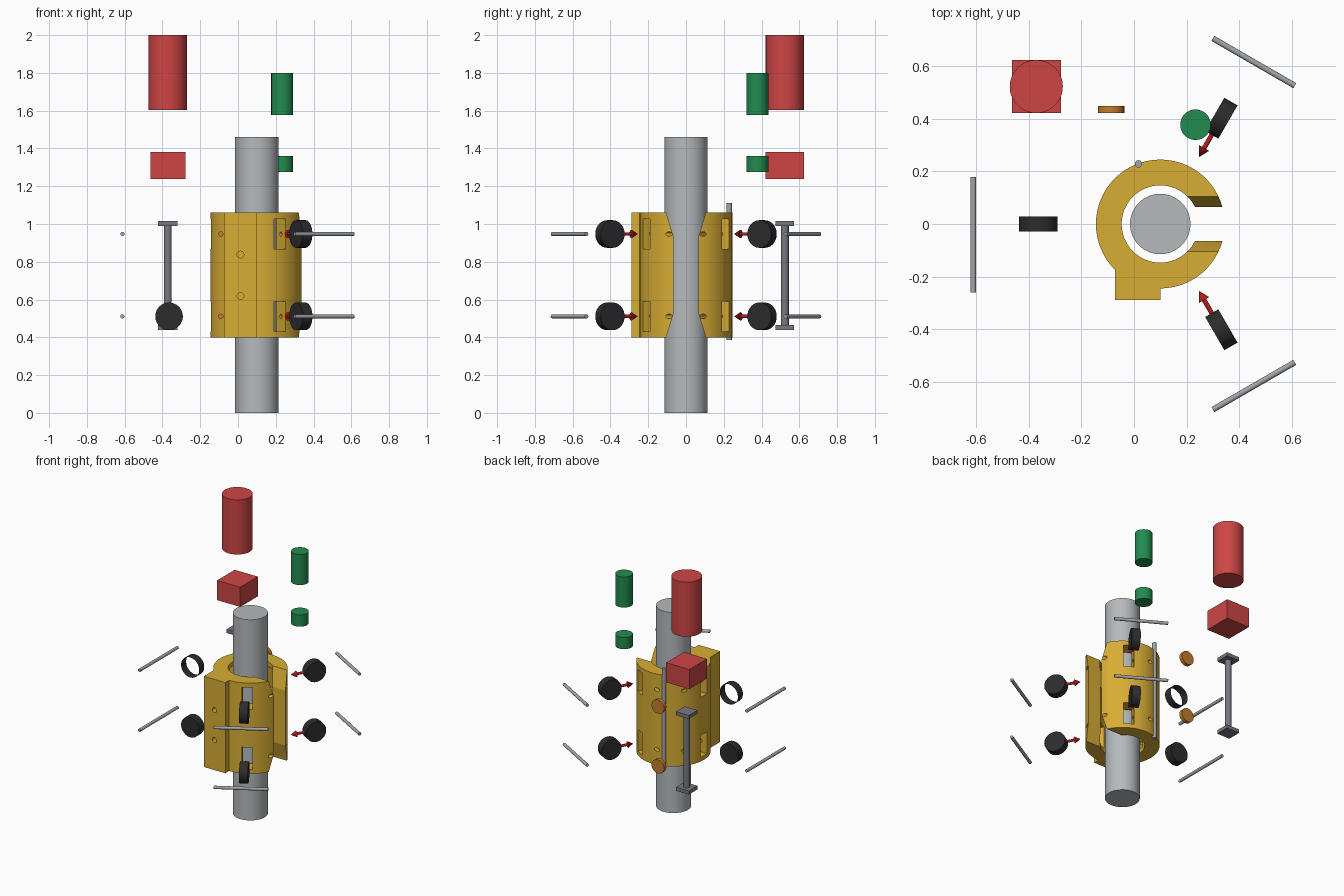
import bpy, bmesh, math
from mathutils import Matrix, Vector

cube = bpy.data.objects.get("Cube")
if cube:
    bpy.data.objects.remove(cube, do_unlink=True)


def material(name, r, g, b):
    m = bpy.data.materials.new(name)
    m.use_nodes = True
    m.diffuse_color = (r, g, b, 1)
    m.node_tree.nodes["Principled BSDF"].inputs["Base Color"].default_value = (r, g, b, 1)
    return m


yellow = material("yellow", 0.69, 0.42, 0.035)
steel = material("light_steel", 0.46, 0.49, 0.51)
rod_grey = material("rod_grey", 0.36, 0.38, 0.4)
bracket_grey = material("bracket_grey", 0.19, 0.19, 0.23)
black = material("black_rubber", 0.025, 0.025, 0.027)
red = material("red", 0.62, 0.06, 0.06)
arrow_red = material("arrow_red", 0.46, 0.012, 0.012)
green = material("green", 0.016, 0.26, 0.08)
orange = material("orange", 0.56, 0.2, 0.025)


def finish(name, bm, mat):
    bmesh.ops.recalc_face_normals(bm, faces=bm.faces)
    mesh = bpy.data.meshes.new(name)
    bm.to_mesh(mesh)
    bm.free()
    mesh.materials.append(mat)
    ob = bpy.data.objects.new(name, mesh)
    bpy.context.collection.objects.link(ob)
    return ob


def smooth(ob):
    bpy.ops.object.select_all(action='DESELECT')
    ob.select_set(True)
    bpy.context.view_layer.objects.active = ob
    bpy.ops.object.shade_smooth_by_angle(angle=math.radians(30))


def rod(name, a, b, r, mat, r_end=None, caps=True, sides=48):
    """Cylinder or cone from point a to point b."""
    a, b = Vector(a), Vector(b)
    turn = (b - a).to_track_quat('Z', 'Y').to_matrix().to_4x4()
    bm = bmesh.new()
    bmesh.ops.create_cone(bm, cap_ends=caps, segments=sides, radius1=r,
                          radius2=r if r_end is None else r_end, depth=(b - a).length,
                          matrix=Matrix.Translation((a + b) / 2) @ turn)
    ob = finish(name, bm, mat)
    smooth(ob)
    return ob


def box(name, low, high, mat, turn=Matrix()):
    low, high = Vector(low), Vector(high)
    bm = bmesh.new()
    bmesh.ops.create_cube(bm, size=1, matrix=turn @ Matrix.Translation((low + high) / 2)
                          @ Matrix.Diagonal((*(high - low), 1)))
    return finish(name, bm, mat)


AXIS = Vector((0.1, 0, 0))
BOTTOM, TOP = 0.4, 1.06
LEVELS = {"lower": 0.511, "upper": 0.947}
STATIONS = {"back": 60, "right": 180, "front": 300}


def polar(angle, dist, z, along=0):
    """Point at a distance from the pole axis, shifted along the tangent."""
    a = math.radians(angle)
    out, tan = Vector((math.cos(a), math.sin(a), 0)), Vector((-math.sin(a), math.cos(a), 0))
    return AXIS + out * dist + tan * along + Vector((0, 0, z))


# Central pole
rod("pole", AXIS, AXIS + Vector((0, 0, 1.46)), 0.115, steel, sides=64)

# Clamp body: round shell with a flat mounting block
body = rod("clamp_body", AXIS + Vector((0, 0, BOTTOM)), AXIS + Vector((0, 0, TOP)),
           0.245, yellow, sides=96)
steps = [(box("block", (-0.073, -0.289, BOTTOM), (0.1, -0.16, TOP), yellow), 'UNION')]


def cut(ob):
    steps.append((ob, 'DIFFERENCE'))


cut(rod("bore", AXIS + Vector((0, 0, 0.3)), AXIS + Vector((0, 0, 1.2)), 0.147, yellow, sides=96))

# Side opening, flared at both ends
half = [(0.105, BOTTOM), (0.065, 0.53), (0.065, 0.93), (0.105, TOP)]
half = [(0.105, 0.3)] + half + [(0.105, 1.2)]
outline = half + [(-y, z) for y, z in reversed(half)]
bm = bmesh.new()
face = bm.faces.new([bm.verts.new((0.15, y, z)) for y, z in outline])
grown = bmesh.ops.extrude_face_region(bm, geom=[face])["geom"]
bmesh.ops.translate(bm, vec=(0.3, 0, 0), verts=[v for v in grown if isinstance(v, bmesh.types.BMVert)])
cut(finish("opening", bm, yellow))

# Wheel windows and axle holes
for angle in STATIONS.values():
    turn = Matrix.Translation(AXIS) @ Matrix.Rotation(math.radians(angle), 4, 'Z')
    for z in LEVELS.values():
        cut(box("window", (0.1, -0.036, z - 0.08), (0.3, 0.036, z + 0.08), yellow, turn))
        cut(rod("axle_hole", polar(angle, 0.191, z, -0.21), polar(angle, 0.191, z, 0.21),
                0.012, yellow, sides=24))

# Blind mounting holes in the block
for z in (0.619, 0.838):
    cut(rod("mount_hole", (0.013, -0.33, z), (0.013, -0.22, z), 0.018, yellow, sides=24))

for tool, operation in steps:
    mod = body.modifiers.new(tool.name, 'BOOLEAN')
    mod.operation, mod.solver, mod.object = operation, 'EXACT', tool
graph = bpy.context.evaluated_depsgraph_get()
solid = bpy.data.meshes.new_from_object(body.evaluated_get(graph))
body.modifiers.clear()
body.data = solid
solid.materials.clear()
solid.materials.append(yellow)
for p in solid.polygons:
    p.material_index = 0
for tool, _ in steps:
    bpy.data.objects.remove(tool, do_unlink=True)
smooth(body)

# Wheels, axles and arrows around the body
for side, angle in STATIONS.items():
    for level, z in LEVELS.items():
        tag = f"{side}_{level}"
        is_open = tag == "right_upper"
        rod("wheel_" + tag, polar(angle, 0.465, z, -0.029), polar(angle, 0.465, z, 0.029),
            0.073, black, caps=not is_open)
        start, end = (-0.178, 0.261) if side == "right" else (-0.18, 0.18)
        rod("axle_" + tag, polar(angle, 0.712, z, start), polar(angle, 0.712, z, end),
            0.011, rod_grey, sides=24)
        if side != "right":
            rod("arrow_shaft_" + tag, polar(angle, 0.41, z), polar(angle, 0.33, z),
                0.009, arrow_red, sides=24)
            rod("arrow_head_" + tag, polar(angle, 0.334, z), polar(angle, 0.294, z),
                0.022, arrow_red, r_end=0, sides=24)

# Hinge pin at the back of the body
rod("hinge_pin", (0.017, 0.229, 0.387), (0.017, 0.229, 1.112), 0.014, rod_grey, sides=24)

# Round magnets behind the body
for level, z in LEVELS.items():
    rod("disc_" + level, (-0.087, 0.422, z - 0.005), (-0.087, 0.449, z - 0.005), 0.05, orange)

# Bracket with two end plates
bx, by = -0.372, 0.523
rod("bracket_post", (bx, by, 0.45), (bx, by, 1.0), 0.021, bracket_grey)
for name, z in (("bracket_foot", 0.44), ("bracket_head", 0.99)):
    box(name, (bx - 0.052, by - 0.05, z), (bx + 0.052, by + 0.05, z + 0.026), bracket_grey)

# Red and green components floating above
rod("red_drum", (bx, by, 1.603), (bx, by, 2.0), 0.101, red, sides=64)
box("red_box", (-0.464, 0.422, 1.238), (-0.278, 0.625, 1.381), red)
for name, low, high in (("green_drum", 1.578, 1.8), ("green_cap", 1.275, 1.36)):
    rod(name, (0.234, 0.378, low), (0.234, 0.378, high), 0.058, green)
